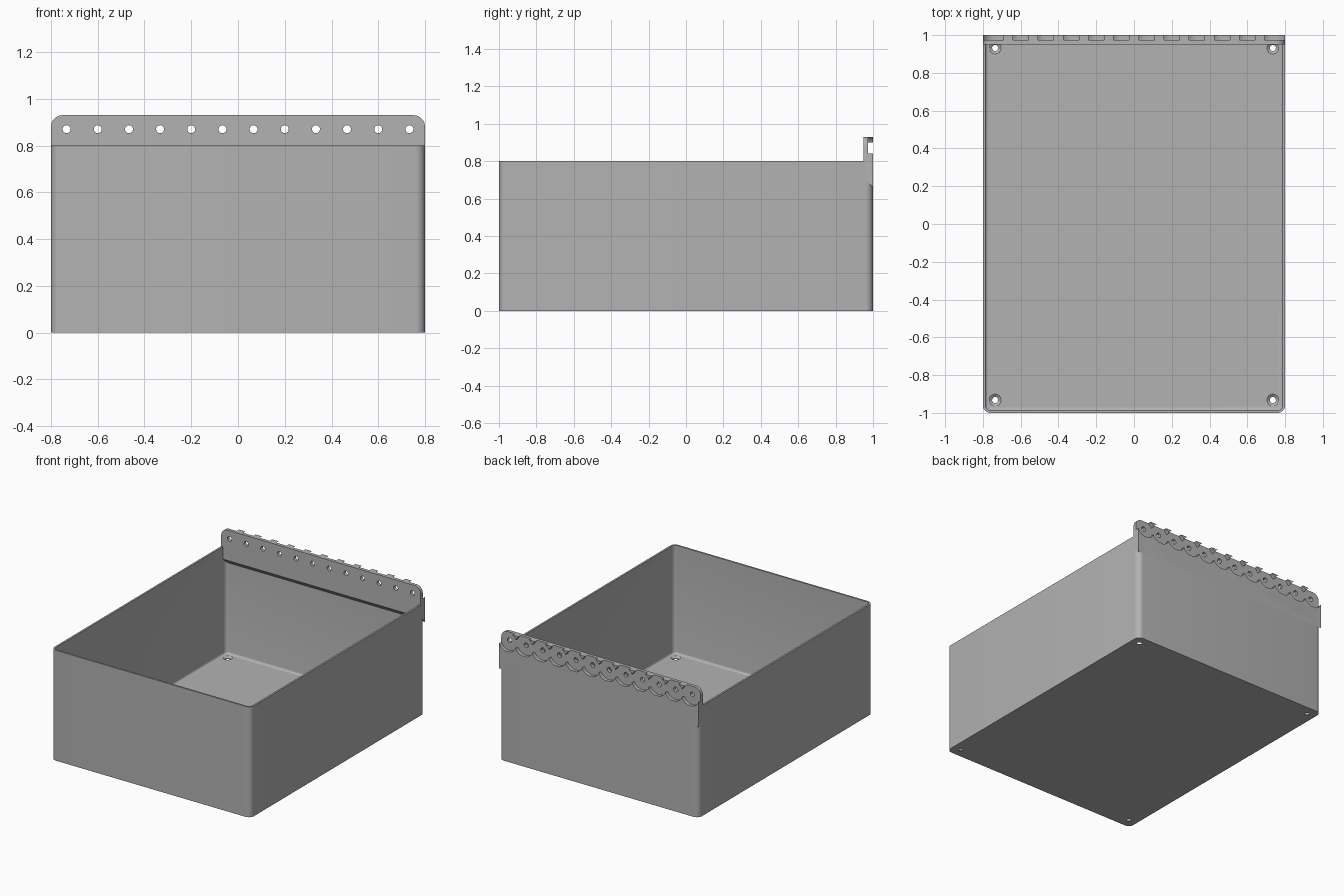
import bpy, bmesh, math
from mathutils import Vector

W, D, H = 0.8, 1.0, 0.8           # half width, half depth, wall height
WALL, FLOOR, FILLET = 0.013, 0.015, 0.015
RAIL_TOP, RAIL_FRONT, RAIL_CORNER = 0.93, 0.95, 0.05
HOLE_Z, PITCH, COUNT = 0.87, 0.1333, 12
POCKET_R, POCKET_Y = 0.073, 0.974

cube = bpy.data.objects.get("Cube")
if cube:
    bpy.data.objects.remove(cube, do_unlink=True)

grey = bpy.data.materials.new("plain_grey")
grey.use_nodes = True
colour = (0.45, 0.45, 0.45, 1)
grey.diffuse_color = colour
grey.node_tree.nodes["Principled BSDF"].inputs["Base Color"].default_value = colour


def make_object(name, bm):
    bmesh.ops.recalc_face_normals(bm, faces=bm.faces)
    mesh = bpy.data.meshes.new(name)
    bm.to_mesh(mesh)
    bm.free()
    obj = bpy.data.objects.new(name, mesh)
    bpy.context.collection.objects.link(obj)
    mesh.materials.append(grey)
    return obj


def loft(bm, rings):
    """Skin a list of equal-length point rings and cap both ends."""
    loops = [[bm.verts.new(p) for p in ring] for ring in rings]
    for a, b in zip(loops, loops[1:]):
        for i in range(len(a)):
            j = (i + 1) % len(a)
            bm.faces.new((a[i], a[j], b[j], b[i]))
    bm.faces.new(loops[0])
    bm.faces.new(loops[-1])


def rounded_rect(inset, radius, z, steps=8):
    pts = []
    for quarter, (sx, sy) in enumerate([(1, 1), (-1, 1), (-1, -1), (1, -1)]):
        cx, cy = sx * (W - inset - radius), sy * (D - inset - radius)
        for k in range(steps + 1):
            a = math.pi / 2 * (quarter + k / steps)
            pts.append((cx + radius * math.cos(a), cy + radius * math.sin(a), z))
    return pts


def rail_outline(y, bottom, steps=8):
    """Plate outline with two rounded top corners and a square bottom."""
    pts = [(-W, y, bottom), (W, y, bottom)]
    for quarter, side in enumerate((1, -1)):
        for k in range(steps + 1):
            a = math.pi / 2 * (quarter + k / steps)
            pts.append((side * (W - RAIL_CORNER) + RAIL_CORNER * math.cos(a), y,
                        RAIL_TOP - RAIL_CORNER + RAIL_CORNER * math.sin(a)))
    return pts


def circle(centre, radius, axis, n=24):
    pts = []
    for k in range(n):
        a = 2 * math.pi * k / n
        c, s = radius * math.cos(a), radius * math.sin(a)
        pts.append(Vector(centre) + Vector((c, s, 0) if axis == "z" else (c, 0, s)))
    return pts


def cut(target, cutter):
    """Subtract the hidden cutter with a live modifier."""
    cutter.hide_render = True
    cutter.hide_viewport = True
    cutter.display_type = "WIRE"
    mod = target.modifiers.new(cutter.name, "BOOLEAN")
    mod.operation, mod.object, mod.solver = "DIFFERENCE", cutter, "EXACT"


# Open box with rounded corners and a small fillet round the floor
bm = bmesh.new()
rings = [rounded_rect(0, 0.04, 0), rounded_rect(0, 0.04, H), rounded_rect(WALL, 0.028, H)]
for k in range(5):
    a = math.pi / 2 * k / 4
    shift = FILLET * (1 - math.cos(a))
    rings.append(rounded_rect(WALL + shift, 0.028 - shift,
                              FLOOR + FILLET * (1 - math.sin(a))))
loft(bm, rings)
box = make_object("storage_box", bm)

# Countersunk holes in the floor corners
bm = bmesh.new()
for sx in (-1, 1):
    for sy in (-1, 1):
        x, y = sx * 0.735, sy * 0.932
        loft(bm, [circle((x, y, z), r, "z") for z, r in
                  ((-0.05, 0.016), (0.004, 0.016), (FLOOR + 0.001, 0.033), (0.03, 0.033))])
cut(box, make_object("floor_hole_cutter", bm))

# Mounting rail across the back, with a sloped underside
bm = bmesh.new()
loft(bm, [rail_outline(RAIL_FRONT, 0.71), rail_outline(D, 0.66)])
rail = make_object("mounting_rail", bm)

# Row of overlapping round pockets in the back of the rail
centres = [(i - (COUNT - 1) / 2) * PITCH for i in range(COUNT)]
span = math.acos(PITCH / 2 / POCKET_R)
lower, steps = [], 14
for i, cx in enumerate(centres):
    for k in range(min(i, 1), steps + 1):
        a = math.pi - span - (math.pi - 2 * span) * k / steps
        lower.append((cx + POCKET_R * math.cos(a), -POCKET_R * math.sin(a)))
end = W + 0.03
lower = [(-end, lower[0][1])] + lower + [(end, lower[-1][1])]
outline = lower + [(x, -z) for x, z in reversed(lower)]
bm = bmesh.new()
loft(bm, [[(x, y, HOLE_Z + z) for x, z in outline] for y in (POCKET_Y, D + 0.05)])
cut(rail, make_object("pocket_cutter", bm))

# Screw holes through the rail
bm = bmesh.new()
for cx in centres:
    loft(bm, [circle((cx, y, HOLE_Z), 0.017, "y") for y in (0.9, 1.05)])
cut(rail, make_object("rail_hole_cutter", bm))

# Smooth the rounded corners while keeping edges sharp
bpy.ops.object.select_all(action="DESELECT")
for obj in (box, rail):
    obj.select_set(True)
bpy.context.view_layer.objects.active = box
bpy.ops.object.shade_smooth_by_angle(angle=math.radians(30))
